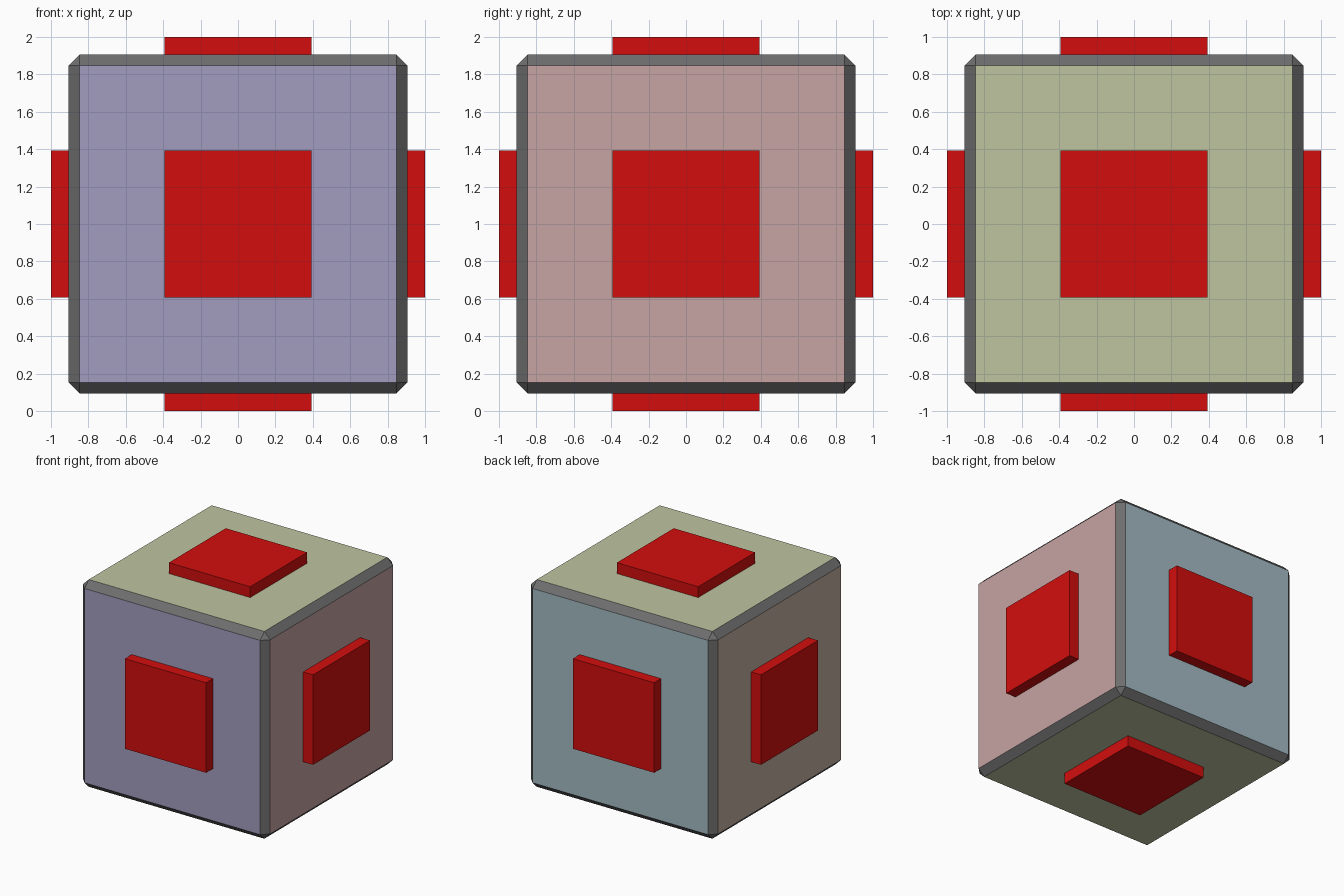
import bpy, bmesh
from mathutils import Vector

if "Cube" in bpy.data.objects:
    bpy.data.objects.remove(bpy.data.objects["Cube"])

CENTRE = Vector((0, 0, 1))
HALF, CHAMFER, PAD = 0.905, 0.057, 0.393


def material(name, rgb):
    # sRGB 0-255 to linear
    lin = [((c / 255 + 0.055) / 1.055) ** 2.4 if c > 10 else c / 255 / 12.92 for c in rgb]
    m = bpy.data.materials.new(name)
    m.diffuse_color = (*lin, 1)
    m.use_nodes = True
    m.node_tree.nodes["Principled BSDF"].inputs["Base Color"].default_value = m.diffuse_color
    return m


def box(name, centre, size, mats, chamfer=0):
    bm = bmesh.new()
    bmesh.ops.create_cube(bm, size=1)
    bmesh.ops.scale(bm, vec=size, verts=bm.verts)
    if chamfer:
        bmesh.ops.bevel(bm, geom=bm.edges[:], offset=chamfer, segments=1,
                        affect='EDGES', offset_type='OFFSET')
    me = bpy.data.meshes.new(name)
    bm.normal_update()
    bm.to_mesh(me)
    bm.free()
    for m in mats:
        me.materials.append(m)
    ob = bpy.data.objects.new(name, me)
    ob.location = centre
    bpy.context.collection.objects.link(ob)
    return ob


red = material("red", (211, 13, 13))
grey = material("edge grey", (110, 110, 110))
green = material("pale green", (191, 197, 161))

# Each side: name, outward direction, colour
sides = [
    ("front", (0, -1, 0), material("pale violet", (162, 156, 191))),
    ("right", (1, 0, 0), material("pale pink", (199, 163, 163))),
    ("back", (0, 1, 0), material("pale blue", (164, 187, 196))),
    ("left", (-1, 0, 0), material("pale tan", (195, 175, 162))),
    ("top", (0, 0, 1), green),
    ("bottom", (0, 0, -1), green),
]

# Chamfered cube: grey edges, one colour per flat side
# (in-plane bevel offset 1 segment leaves the flat face at HALF - CHAMFER)
cube = box("cube_body", CENTRE, (2 * HALF,) * 3,
           [grey] + [s[2] for s in sides], CHAMFER)
for f in cube.data.polygons:
    for i, (_, d, _) in enumerate(sides):
        if f.normal.dot(Vector(d)) > 0.95:
            f.material_index = i + 1

# Raised square button on every side, slightly sunk into the cube
inner = HALF - 0.02
for name, d, _ in sides:
    d = Vector(d)
    size = [1 - inner if abs(c) > 0.5 else 2 * PAD for c in d]
    box(name + "_button", CENTRE + d * (1 + inner) / 2, size, [red])
